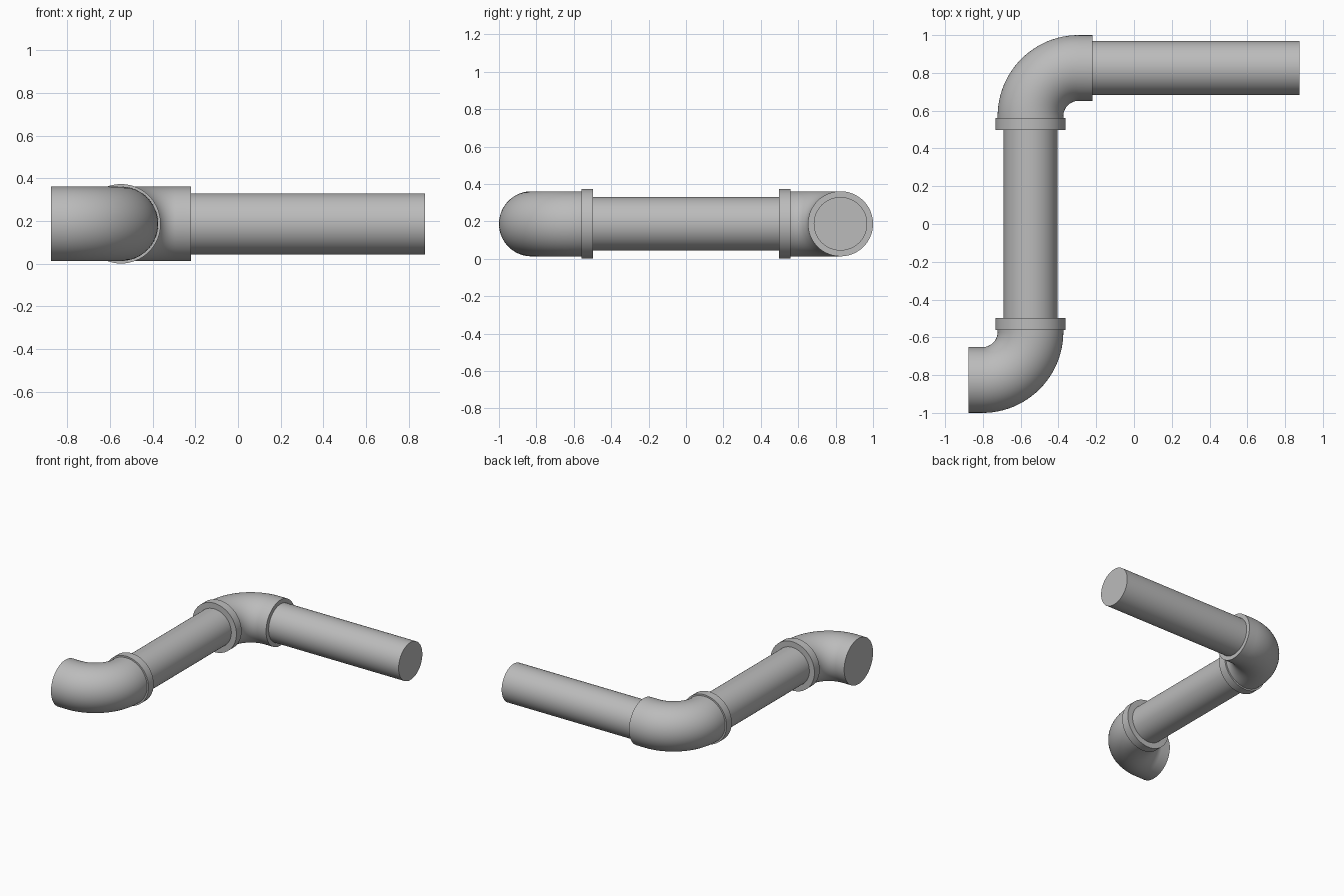
import bpy, bmesh, math
from mathutils import Vector

if "Cube" in bpy.data.objects:
    bpy.data.objects.remove(bpy.data.objects["Cube"], do_unlink=True)

SIDES = 64
AXIS_Z = 0.187          # height of the pipe centre line
RUN_X = -0.548          # middle pipe position
TOP_Y = 0.826           # long arm position
BEND = 0.255            # elbow centre line radius
PIPE_R, ELBOW_R, COLLAR_R = 0.143, 0.174, 0.186

grey = bpy.data.materials.new("pipe_grey")
grey.use_nodes = True
grey.diffuse_color = (0.5, 0.5, 0.5, 1)
grey.node_tree.nodes["Principled BSDF"].inputs["Base Color"].default_value = (0.5, 0.5, 0.5, 1)


def tube(name, path, radius):
    """Closed round tube swept along (x, y, direction angle) stations."""
    bm = bmesh.new()
    rings = []
    for x, y, heading in path:
        side = Vector((-math.sin(heading), math.cos(heading), 0))
        centre = Vector((x, y, AXIS_Z))
        ring = []
        for i in range(SIDES):
            a = math.tau * i / SIDES
            ring.append(bm.verts.new(centre + radius * (side * math.cos(a) + Vector((0, 0, math.sin(a))))))
        rings.append(ring)
    for lower, upper in zip(rings, rings[1:]):
        for i in range(SIDES):
            j = (i + 1) % SIDES
            bm.faces.new((lower[i], lower[j], upper[j], upper[i]))
    bm.faces.new(rings[0])
    bm.faces.new(rings[-1])
    bmesh.ops.recalc_face_normals(bm, faces=bm.faces)
    mesh = bpy.data.meshes.new(name)
    bm.to_mesh(mesh)
    bm.free()
    mesh.materials.append(grey)
    obj = bpy.data.objects.new(name, mesh)
    bpy.context.collection.objects.link(obj)
    bpy.ops.object.select_all(action="DESELECT")
    obj.select_set(True)
    bpy.context.view_layer.objects.active = obj
    bpy.ops.object.shade_smooth_by_angle(angle=math.radians(35))
    return obj


def elbow_path(s):
    """Quarter bend with a short straight end; s = 1 back, -1 front (half-turn copy)."""
    cx, cy = BEND, TOP_Y - BEND
    stations = [(0, 0.53, math.pi / 2)]
    for k in range(25):
        a = math.pi / 2 * k / 24
        stations.append((cx - BEND * math.cos(a), cy + BEND * math.sin(a), math.pi / 2 - a))
    stations.append((0.328, TOP_Y, 0))
    return [(RUN_X + s * x, s * y, h) for x, y, h in stations]


# Elbows and their collars
for label, s in (("back", 1), ("front", -1)):
    tube(label + "_elbow", elbow_path(s), ELBOW_R)
    tube(label + "_collar", [(RUN_X, s * 0.498, math.pi / 2), (RUN_X, s * 0.56, math.pi / 2)], COLLAR_R)

# Straight pipes
tube("middle_pipe", [(RUN_X, -0.52, math.pi / 2), (RUN_X, 0.52, math.pi / 2)], PIPE_R)
tube("long_arm_pipe", [(-0.25, TOP_Y, 0), (0.875, TOP_Y, 0)], PIPE_R)
